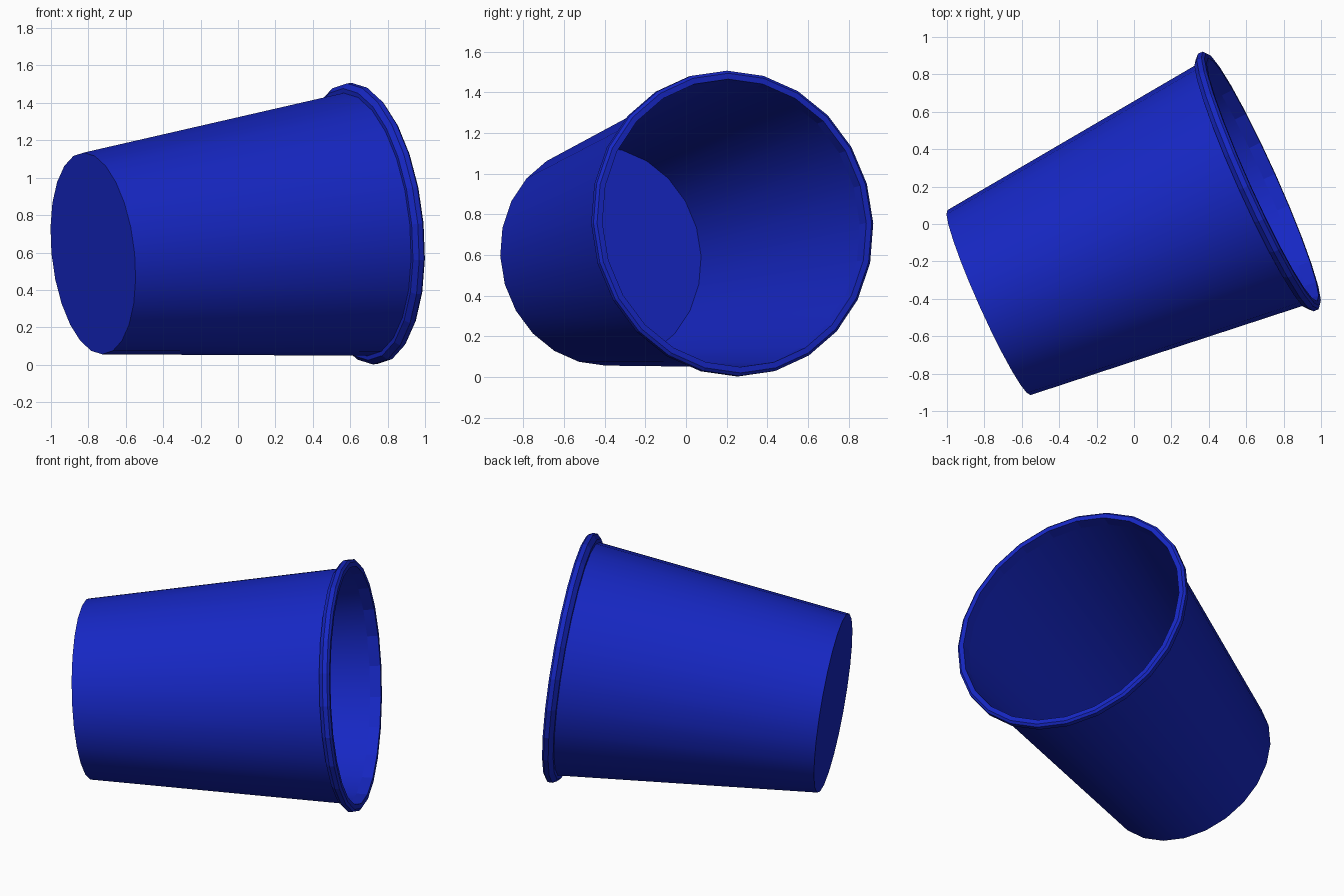
import bpy, bmesh, math
from mathutils import Vector, Matrix

if "Cube" in bpy.data.objects:
    bpy.data.objects.remove(bpy.data.objects["Cube"])

SIDES = 24
BASE = Vector((-0.775, -0.42, 0.595))
MOUTH = Vector((0.688, 0.238, 0.757))
L = (MOUTH - BASE).length

# Frame of the tipped cup: local z runs from base to mouth, local x points up
axis = (MOUTH - BASE).normalized()
up = (Vector((0, 0, 1)) - axis * axis.z).normalized()
side = axis.cross(up)
FRAME = Matrix.Translation(BASE) @ Matrix((up, side, axis)).transposed().to_4x4()

blue = bpy.data.materials.new("blue_plastic")
blue.diffuse_color = (0.008, 0.02, 0.55, 1)
blue.use_nodes = True
blue.node_tree.nodes["Principled BSDF"].inputs["Base Color"].default_value = blue.diffuse_color


def lathe(name, profile, cap=False, closed=False):
    """Spin (radius, height) points around local z."""
    bm = bmesh.new()
    rings = []
    for r, h in profile:
        rings.append([bm.verts.new((r * math.cos(i * math.tau / SIDES),
                                    r * math.sin(i * math.tau / SIDES), h))
                      for i in range(SIDES)])
    pairs = list(zip(rings, rings[1:]))
    if closed:
        pairs.append((rings[-1], rings[0]))
    for a, b in pairs:
        for i in range(SIDES):
            j = (i + 1) % SIDES
            bm.faces.new((a[i], a[j], b[j], b[i]))
    if cap:
        bm.faces.new(rings[0][::-1])
    bmesh.ops.recalc_face_normals(bm, faces=bm.faces)
    mesh = bpy.data.meshes.new(name)
    bm.to_mesh(mesh)
    bm.free()
    mesh.materials.append(blue)
    ob = bpy.data.objects.new(name, mesh)
    ob.matrix_world = FRAME
    bpy.context.collection.objects.link(ob)
    return ob


# Tapered thin wall with a flat bottom
wall = lathe("cup_wall", [(0.542, 0), (0.706, L - 0.065), (0.712, L - 0.02)], cap=True)

# Thick faceted lip around the mouth
lip = lathe("cup_rim", [(0.712, L), (0.741, L), (0.755, L - 0.012), (0.755, L - 0.04),
                        (0.730, L - 0.065), (0.706, L - 0.065)], closed=True)

# Smooth wall, flat lip
bpy.ops.object.select_all(action='DESELECT')
wall.select_set(True)
bpy.context.view_layer.objects.active = wall
bpy.ops.object.shade_smooth_by_angle(angle=math.radians(30))
